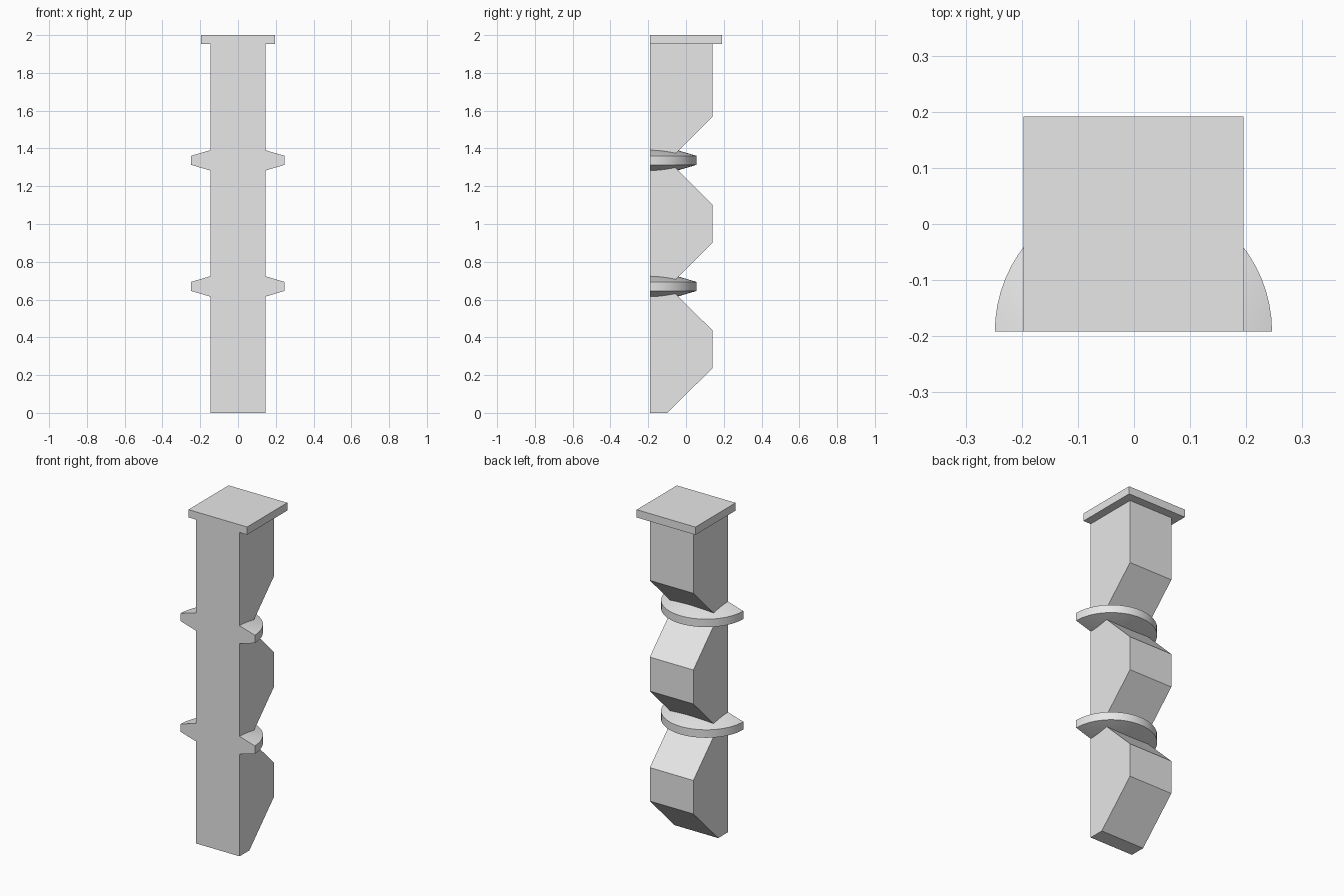
import bpy, bmesh, math

cube = bpy.data.objects.get("Cube")
if cube:
    bpy.data.objects.remove(cube, do_unlink=True)

grey = bpy.data.materials.new("light_grey")
grey.use_nodes = True
COLOR = (0.8, 0.8, 0.8, 1)
grey.diffuse_color = COLOR
grey.node_tree.nodes["Principled BSDF"].inputs["Base Color"].default_value = COLOR

FRONT = -0.1915      # flat front plane shared by every part
CX = -0.001
PITCH = 0.6675       # height of one repeating segment


def finish(name, bm):
    bmesh.ops.recalc_face_normals(bm, faces=bm.faces)
    mesh = bpy.data.meshes.new(name)
    bm.to_mesh(mesh)
    bm.free()
    mesh.materials.append(grey)
    obj = bpy.data.objects.new(name, mesh)
    bpy.context.collection.objects.link(obj)
    return obj


def prism(name, profile, half_width):
    """Extrude a (y, z) side profile across x."""
    bm = bmesh.new()
    face = bm.faces.new([bm.verts.new((CX - half_width, y, z)) for y, z in profile])
    ext = bmesh.ops.extrude_face_region(bm, geom=[face])
    verts = [v for v in ext["geom"] if isinstance(v, bmesh.types.BMVert)]
    bmesh.ops.translate(bm, verts=verts, vec=(2 * half_width, 0, 0))
    return finish(name, bm)


def half_ring(name, z, segments=32):
    """Half disc with a flat rim and shallow conical faces above and below."""
    bm = bmesh.new()
    profile = [(0, 0.097), (0.247, 0.024), (0.247, -0.024), (0, -0.097)]
    verts = [bm.verts.new((CX + r, FRONT, z + h)) for r, h in profile]
    edges = [bm.edges.new(pair) for pair in zip(verts, verts[1:])]
    bmesh.ops.spin(bm, geom=verts + edges, cent=(CX, FRONT, z), axis=(0, 0, 1),
                   angle=math.pi, steps=segments)
    bmesh.ops.remove_doubles(bm, verts=bm.verts, dist=1e-5)
    # close the flat front
    bmesh.ops.holes_fill(bm, edges=[e for e in bm.edges if e.is_boundary], sides=0)
    obj = finish(name, bm)
    bpy.ops.object.select_all(action="DESELECT")
    obj.select_set(True)
    bpy.context.view_layer.objects.active = obj
    bpy.ops.object.shade_smooth_by_angle(angle=math.radians(30))


# Post with a stepped back: each segment swells out at 45 degrees
BACK, NOTCH = 0.139, -0.093
profile = [(FRONT, 0), (-0.098, 0), (BACK, 0.236), (BACK, 0.438)]
for i in (1, 2):
    z = i * PITCH
    profile += [(NOTCH, z), (BACK, z + 0.232)]
    if i == 1:
        profile.append((BACK, z + 0.437))
profile += [(BACK, 1.96), (FRONT, 1.96)]
prism("post", profile, 0.1455)

# Square cap plate
prism("cap_plate", [(FRONT, 1.953), (-FRONT, 1.953), (-FRONT, 2), (FRONT, 2)], 0.196)

# Half rings at the two notches
for label, i in (("lower", 1), ("upper", 2)):
    half_ring(label + "_half_ring", i * PITCH + 0.002)
